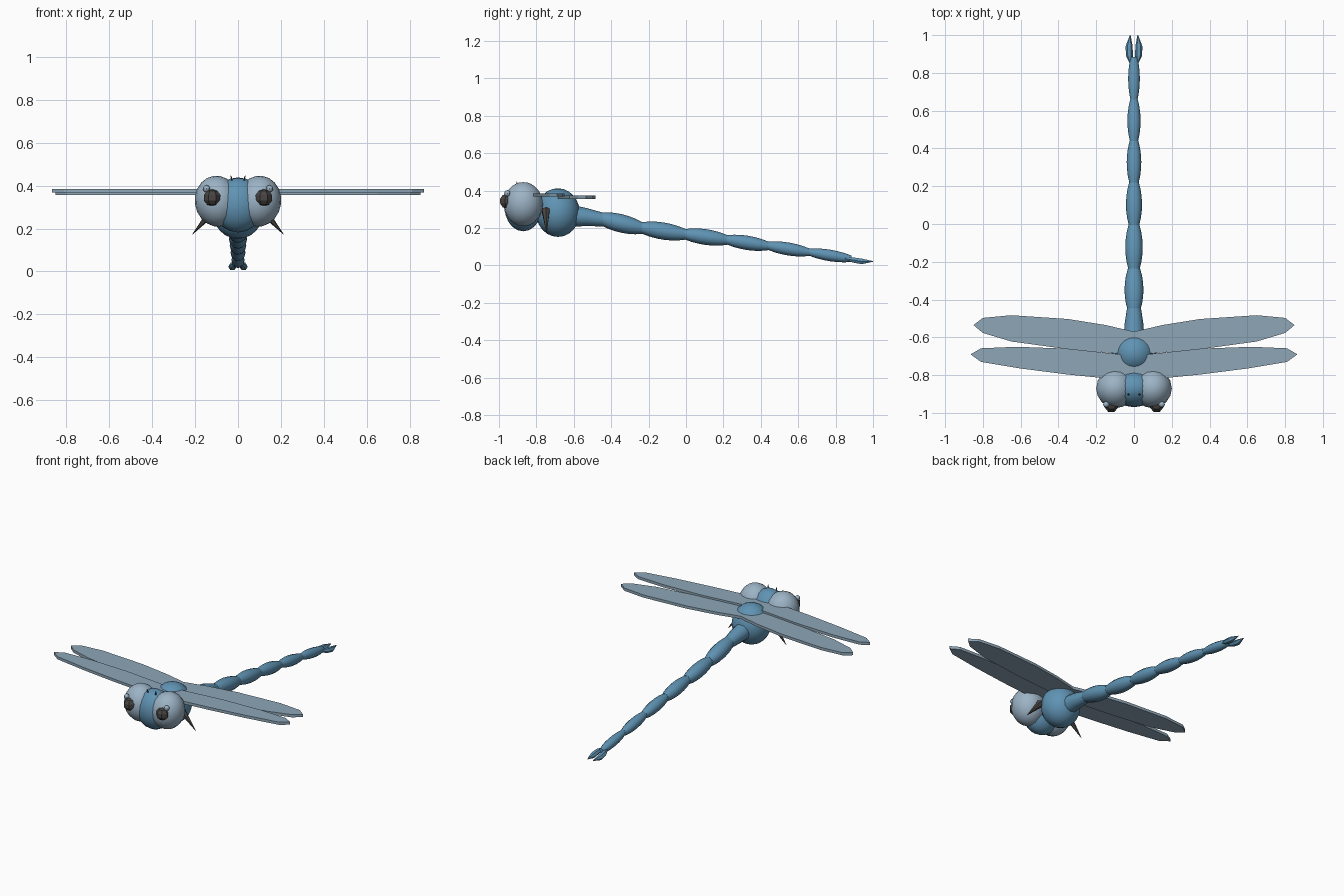
import bpy, bmesh, math
from mathutils import Vector, Matrix

if "Cube" in bpy.data.objects:
    bpy.data.objects.remove(bpy.data.objects["Cube"])


def material(name, rgb):
    m = bpy.data.materials.new(name)
    m.diffuse_color = (*rgb, 1)
    m.use_nodes = True
    m.node_tree.nodes["Principled BSDF"].inputs["Base Color"].default_value = m.diffuse_color
    return m


BLUE = material("body blue", (0.115, 0.29, 0.45))
EYE = material("pale eye blue", (0.33, 0.45, 0.56))
WING = material("wing grey blue", (0.27, 0.38, 0.47))
DARK = material("charcoal", (0.065, 0.06, 0.057))


def finish(name, bm, mat, smooth=True):
    bmesh.ops.recalc_face_normals(bm, faces=bm.faces)
    me = bpy.data.meshes.new(name)
    bm.to_mesh(me)
    bm.free()
    me.materials.append(mat)
    ob = bpy.data.objects.new(name, me)
    bpy.context.collection.objects.link(ob)
    if smooth:
        bpy.ops.object.select_all(action='DESELECT')
        ob.select_set(True)
        bpy.context.view_layer.objects.active = ob
        bpy.ops.object.shade_smooth_by_angle(angle=math.radians(40))
    return ob


def ellipsoid(name, center, radii, mat, seg=16, rings=10, smooth=True, rot=None):
    bm = bmesh.new()
    bmesh.ops.create_uvsphere(bm, u_segments=seg, v_segments=rings, radius=1)
    mtx = Matrix.Translation(center) @ (rot or Matrix()) @ Matrix.Diagonal((*radii, 1))
    bmesh.ops.transform(bm, matrix=mtx, verts=bm.verts)
    return finish(name, bm, mat, smooth)


def lathe(name, rings, mat, sides=12, smooth=True):
    """Loft round rings (x, y, z, rx, rz) running along y."""
    bm = bmesh.new()
    loops = []
    for x, y, z, rx, rz in rings:
        loops.append([bm.verts.new((x + rx * math.cos(a), y, z + rz * math.sin(a)))
                      for a in (2 * math.pi * i / sides for i in range(sides))])
    for a, b in zip(loops, loops[1:]):
        for i in range(sides):
            j = (i + 1) % sides
            bm.faces.new((a[i], a[j], b[j], b[i]))
    bm.faces.new(loops[0])
    bm.faces.new(loops[-1])
    return finish(name, bm, mat, smooth)


def spike(name, base, tip, radius, mat, sides=6):
    base, tip = Vector(base), Vector(tip)
    d = tip - base
    bm = bmesh.new()
    bmesh.ops.create_cone(bm, cap_ends=True, segments=sides, radius1=radius,
                          radius2=0.001, depth=d.length)
    mtx = Matrix.Translation((base + tip) / 2) @ d.to_track_quat('Z', 'Y').to_matrix().to_4x4()
    bmesh.ops.transform(bm, matrix=mtx, verts=bm.verts)
    return finish(name, bm, mat, False)


def wing(name, outline, side, z0, z1):
    bm = bmesh.new()
    face = bm.faces.new([bm.verts.new((side * x, y, z0)) for x, y in outline])
    ext = bmesh.ops.extrude_face_region(bm, geom=[face])
    top = [v for v in ext["geom"] if isinstance(v, bmesh.types.BMVert)]
    bmesh.ops.translate(bm, vec=(0, 0, z1 - z0), verts=top)
    return finish(name, bm, WING, False)


# Head and thorax
ellipsoid("head", (0, -0.87, 0.31), (0.12, 0.1, 0.128), BLUE)
ellipsoid("thorax", (0, -0.685, 0.282), (0.12, 0.117, 0.13), BLUE, 20, 12)

# Wing outlines for one side
FORE = [(0, -0.80), (0.17, -0.815), (0.35, -0.797), (0.6, -0.765), (0.81, -0.73),
        (0.865, -0.69), (0.81, -0.658), (0.62, -0.65), (0.35, -0.66), (0.1, -0.687), (0, -0.70)]
HIND = [(0, -0.675), (0.1, -0.685), (0.35, -0.663), (0.65, -0.622), (0.8, -0.577),
        (0.85, -0.535), (0.8, -0.497), (0.65, -0.483), (0.35, -0.503), (0.15, -0.535), (0, -0.57)]

for side, tag in ((1, "right"), (-1, "left")):
    # Face parts
    ellipsoid(f"eye_{tag}", (side * 0.097, -0.87, 0.327), (0.104, 0.105, 0.119), EYE,
              rot=Matrix.Rotation(side * 0.15, 4, 'Y'))
    ellipsoid(f"pupil_{tag}", (side * 0.12, -0.958, 0.343), (0.042, 0.042, 0.04),
              DARK, 7, 5, False)
    ellipsoid(f"eye_glint_{tag}", (side * 0.147, -0.955, 0.385), (0.017, 0.017, 0.017),
              EYE, 8, 6)
    spike(f"antenna_{tag}", (side * 0.026, -0.9, 0.41), (side * 0.033, -0.905, 0.447), 0.008, DARK)
    # Legs
    spike(f"leg_{tag}", (side * 0.105, -0.75, 0.295), (side * 0.212, -0.745, 0.173), 0.024, DARK)
    # Wings
    wing(f"fore_wing_{tag}", FORE, side, 0.367, 0.385)
    wing(f"hind_wing_{tag}", HIND, side, 0.355, 0.373)
    # Tail claspers
    lathe(f"tail_clasper_{tag}", [
        (side * 0.017, 0.85, 0.036, 0.006, 0.006), (side * 0.024, 0.89, 0.029, 0.018, 0.016),
        (side * 0.026, 0.94, 0.021, 0.019, 0.017), (side * 0.02, 1.0, 0.021, 0.002, 0.002)],
        BLUE, 6, False)

# Abdomen: swollen segments that shrink towards the tail
lathe("abdomen_base", [(0, -0.61, 0.265, 0.055, 0.058), (0, -0.53, 0.258, 0.05, 0.048),
                       (0, -0.445, 0.245, 0.037, 0.037)], BLUE)
JOINTS = [-0.455, -0.235, -0.005, 0.22, 0.44, 0.66, 0.885]
HEIGHTS = [0.248, 0.2, 0.166, 0.136, 0.104, 0.07, 0.035]
for i in range(6):
    y0, y1, z0, z1 = JOINTS[i], JOINTS[i + 1], HEIGHTS[i], HEIGHTS[i + 1]
    mid, end = 0.051 - 0.0038 * i, 0.034 - 0.003 * i
    rings = []
    for k in range(7):
        t = k / 6
        r = end + (mid - end) * math.sin(math.pi * t) ** 0.8 - 0.002 * t
        rings.append((0, y0 + (y1 - y0) * t, z0 + (z1 - z0) * t, r, r))
    lathe(f"abdomen_segment_{i + 1}", rings, BLUE)
